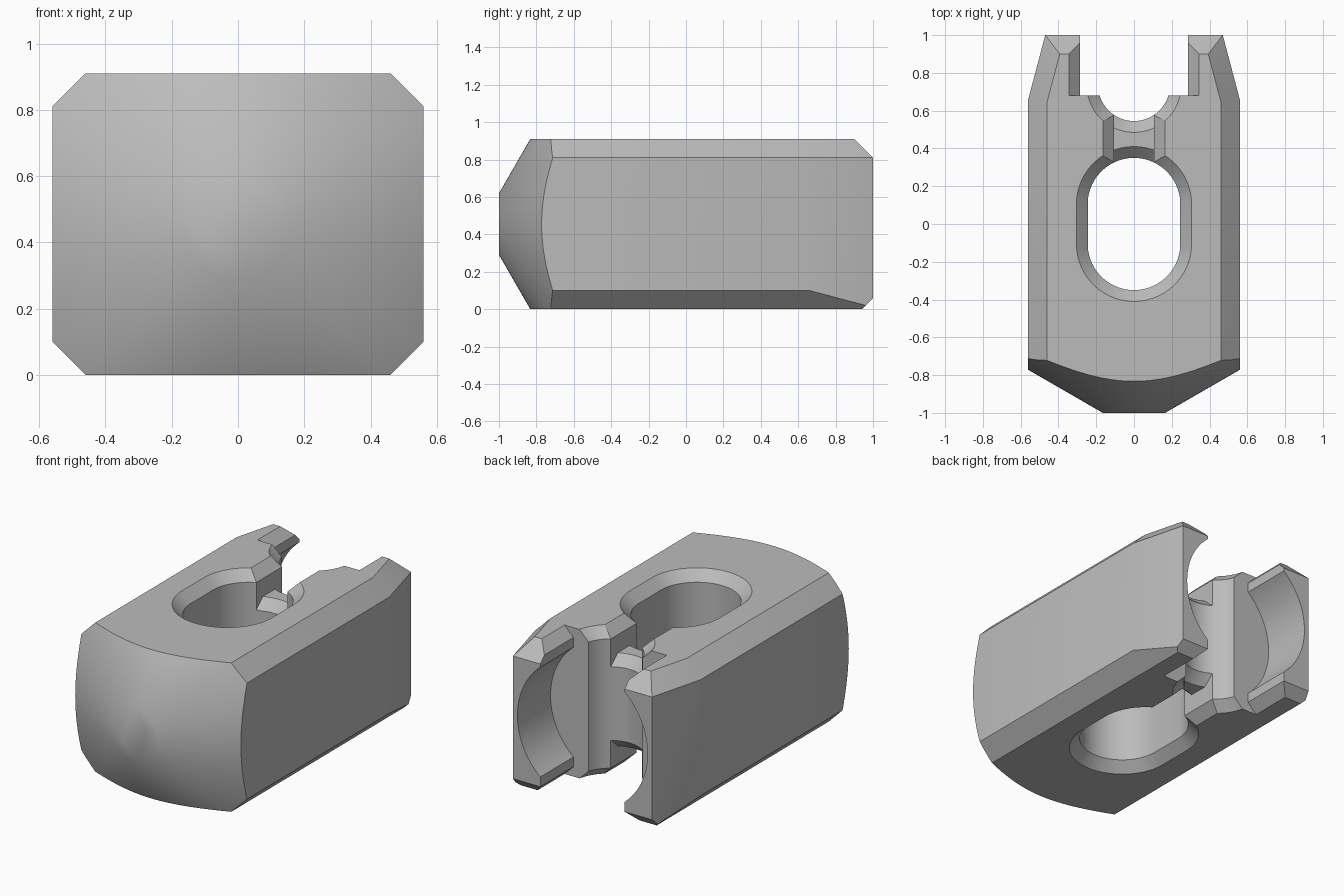
import bpy, bmesh
from math import sin, cos, pi, radians, tan
from mathutils import Vector

H, MID = 0.91, 0.455
CHAMFER = 0.06

if "Cube" in bpy.data.objects:
    bpy.data.objects.remove(bpy.data.objects["Cube"], do_unlink=True)

grey = bpy.data.materials.new("plain_grey")
grey.use_nodes = True
grey.diffuse_color = (0.5, 0.5, 0.5, 1)
grey.node_tree.nodes["Principled BSDF"].inputs["Base Color"].default_value = (0.5, 0.5, 0.5, 1)


def add_object(name, bm):
    bmesh.ops.recalc_face_normals(bm, faces=bm.faces)
    mesh = bpy.data.meshes.new(name)
    bm.to_mesh(mesh)
    bm.free()
    mesh.materials.append(grey)
    ob = bpy.data.objects.new(name, mesh)
    bpy.context.collection.objects.link(ob)
    return ob


def loft(rings):
    """Closed solid through a list of equal-length rings."""
    bm = bmesh.new()
    loops = [[bm.verts.new(p) for p in ring] for ring in rings]
    n = len(loops[0])
    for a, b in zip(loops, loops[1:]):
        for i in range(n):
            j = (i + 1) % n
            bm.faces.new((a[i], a[j], b[j], b[i]))
    bm.faces.new(loops[0])
    bm.faces.new(loops[-1])
    return bm


def box(x, y0, y1, z0, z1):
    return loft([[(-x, y0, z), (x, y0, z), (x, y1, z), (-x, y1, z)] for z in (z0, z1)])


def lathe_y(sections, n=96):
    """Round solid along y from (y, radius) sections."""
    return loft([[(r * cos(2 * pi * i / n), y, MID + r * sin(2 * pi * i / n))
                  for i in range(n)] for y, r in sections])


def flared_round(cy, straight, r, z0, z1, d):
    """Vertical round or oblong cutter, flared by d at both rims."""
    e, n = 0.05, 64
    rings = []
    for z, off in ((z0 - e, d + e), (z0 + d, 0), (z1 - d, 0), (z1 + e, d + e)):
        ring = []
        for i in range(n):
            a = 2 * pi * (i + 0.5) / n
            shift = straight if a < pi else -straight
            ring.append(((r + off) * cos(a), cy + shift + (r + off) * sin(a), z))
        rings.append(ring)
    return loft(rings)


def flared_slot(x, y0, y1, d=CHAMFER):
    """Cutter along y with its sides flared at top and bottom."""
    e = 0.05
    right = [(x + d + e, -e), (x, d), (x, H - d), (x + d + e, H + e)]
    profile = right + [(-px, pz) for px, pz in reversed(right)]
    return loft([[(px, y, pz) for px, pz in profile] for y in (y0, y1)])


def boolean(ob, bm, operation="DIFFERENCE"):
    cutter = add_object("cutter", bm)
    cutter.hide_render = True
    mod = ob.modifiers.new("cut", "BOOLEAN")
    mod.operation, mod.object, mod.solver = operation, cutter, "EXACT"
    bpy.context.view_layer.objects.active = ob
    bpy.ops.object.modifier_apply(modifier=mod.name)
    bpy.data.objects.remove(cutter, do_unlink=True)


def finish(ob):
    bpy.ops.object.select_all(action="DESELECT")
    ob.select_set(True)
    bpy.context.view_layer.objects.active = ob
    bpy.ops.object.shade_smooth_by_angle(angle=radians(32))


# Block: long edges chamfered, rear tapered, rear rims bevelled
bm = box(0.56, -1, 1, 0, H)
planes = [((0, 0.9, H), (0, 1, 1)), ((0, 0.94, 0), (0, 1, -1))]
for s in (-1, 1):
    taper = Vector((s * 0.34, 0.09, 0)).normalized()
    rim = (s * 0.56, 0.66, 0.81)
    planes += [(rim, (s, 0, 1)), ((s * 0.56, 0, 0.1), (s, 0, -1)),
               (rim, taper), (rim, taper + Vector((0, 0, 1)))]
for point, normal in planes:
    cut = bmesh.ops.bisect_plane(bm, geom=bm.verts[:] + bm.edges[:] + bm.faces[:],
                                 plane_co=point, plane_no=normal, clear_outer=True)
    edges = [g for g in cut["geom_cut"] if isinstance(g, bmesh.types.BMEdge)]
    bmesh.ops.holes_fill(bm, edges=edges, sides=0)
body = add_object("body_block", bm)

# Conical nose
boolean(body, lathe_y([(-1, 0.165), (1.2, 0.165 + 2.2 / tan(radians(30)))]), "INTERSECT")

# Rear fork: slot and round groove between the prongs
boolean(body, flared_slot(0.285, 0.68, 1.2))
boolean(body, lathe_y([(0.68, 0.44), (1.2, 0.44)]))

# Oblong through hole, round notch and the neck joining them
hole = (0, 0.105, 0.245)
notch = (0.735, 0, 0.19)
boolean(body, flared_round(*hole, 0, H, CHAMFER))
boolean(body, flared_round(*notch, 0, H, CHAMFER))
boolean(body, flared_slot(0.105, 0.15, 0.7))
finish(body)

# Web across the neck, its rims chamfered to hole and notch
web = add_object("neck_web", box(0.108, 0.2, 0.7, 0.17, 0.74))
for shape in (hole, notch):
    boolean(web, flared_round(*shape, 0.17, 0.74, CHAMFER))
finish(web)
